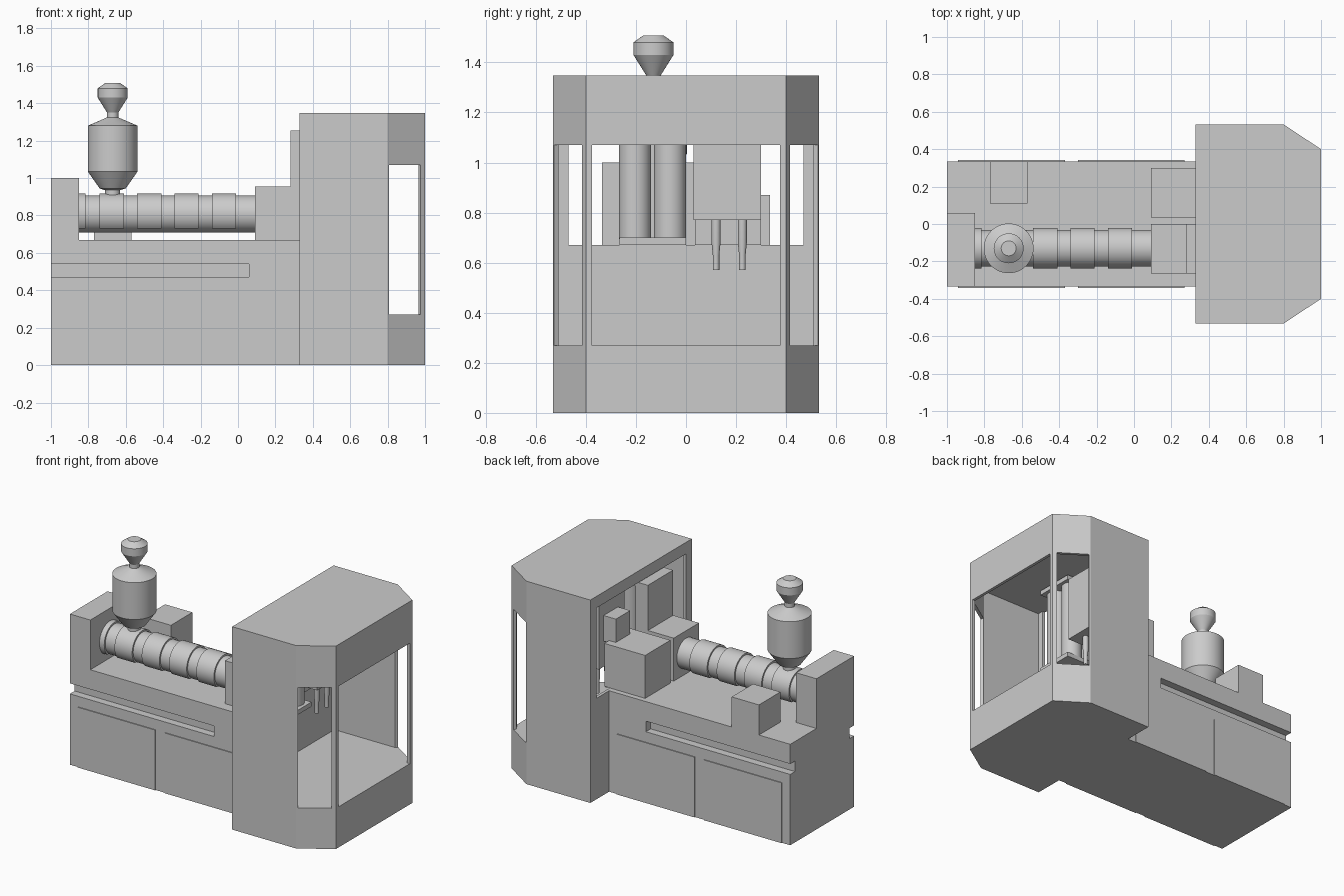
import bpy, bmesh, math
from mathutils import Vector, Matrix

if "Cube" in bpy.data.objects:
    bpy.data.objects.remove(bpy.data.objects["Cube"])


def finish(name, bm, smooth=False):
    bmesh.ops.recalc_face_normals(bm, faces=bm.faces[:])
    me = bpy.data.meshes.new(name)
    bm.to_mesh(me)
    bm.free()
    ob = bpy.data.objects.new(name, me)
    bpy.context.collection.objects.link(ob)
    if smooth:
        bpy.ops.object.select_all(action='DESELECT')
        ob.select_set(True)
        bpy.context.view_layer.objects.active = ob
        bpy.ops.object.shade_smooth_by_angle(angle=math.radians(30))
    return ob


def prism(name, pts, direction, smooth=False):
    """Extrude a closed outline of 3D points along a direction."""
    bm = bmesh.new()
    f = bm.faces.new([bm.verts.new(p) for p in pts])
    r = bmesh.ops.extrude_face_region(bm, geom=[f])
    vs = [g for g in r['geom'] if isinstance(g, bmesh.types.BMVert)]
    bmesh.ops.translate(bm, verts=vs, vec=Vector(direction))
    return finish(name, bm, smooth)


def upright(name, outline, z0, z1):
    return prism(name, [(x, y, z0) for x, y in outline], (0, 0, z1 - z0))


def box(name, x0, x1, y0, y1, z0, z1):
    return upright(name, [(x0, y0), (x1, y0), (x1, y1), (x0, y1)], z0, z1)


def lathe(name, profile, x, y, n=48):
    """Revolve (radius, z) points around a vertical axis, with closed ends."""
    bm = bmesh.new()
    rings = [[bm.verts.new((x + r * math.cos(2 * math.pi * i / n),
                            y + r * math.sin(2 * math.pi * i / n), z)) for i in range(n)]
             for r, z in profile]
    for a, b in zip(rings, rings[1:]):
        for i in range(n):
            j = (i + 1) % n
            bm.faces.new((a[i], a[j], b[j], b[i]))
    bm.faces.new(rings[0])
    bm.faces.new(rings[-1])
    return finish(name, bm, True)


def arc_x(name, x0, x1, r, a0, a1, n):
    """Round bar along x around the barrel axis."""
    pts = [(x0, -0.13 + r * math.cos(a0 + (a1 - a0) * i / n),
            0.808 + r * math.sin(a0 + (a1 - a0) * i / n)) for i in range(n + 1)]
    if a1 - a0 > 6.28:
        pts.pop()
    return prism(name, pts, (x1 - x0, 0, 0), True)


def cut(ob, cutters):
    bpy.context.view_layer.objects.active = ob
    for c in cutters:
        m = ob.modifiers.new('cut', 'BOOLEAN')
        m.operation, m.solver, m.object = 'DIFFERENCE', 'EXACT', c
        bpy.ops.object.modifier_apply(modifier=m.name)
        bpy.data.objects.remove(c)


# Machine base with a long slot on both sides
base = box('base', -1, 0.34, -0.335, 0.335, 0, 0.67)
cut(base, [box('slot', -1.1, 0.06, *sorted((s * 0.285, s * 0.5)), 0.47, 0.54) for s in (-1, 1)])

# Thin cabinet doors on both sides
for s in (-1, 1):
    for x in (-0.94, -0.30):
        box('cabinet_door', x, x + 0.57, *sorted((s * 0.33, s * 0.341)), 0, 0.40)

# Boxes on the base
box('drive_housing', -1, -0.85, -0.335, 0.06, 0.67, 1.0)
box('rear_control_box', -0.77, -0.57, 0.11, 0.335, 0.67, 0.87)
box('die_block', 0.09, 0.30, -0.265, 0, 0.67, 0.955)
box('clamp_block', 0.09, 0.39, 0.035, 0.30, 0.67, 0.955)

# Barrel with heater covers, open underneath
arc_x('barrel', -0.86, 0.10, 0.098, 0, 2 * math.pi, 48)
dip = math.asin(0.078 / 0.109)
for x0, x1 in ((-0.85, -0.815), (-0.74, -0.61), (-0.54, -0.41), (-0.34, -0.21), (-0.14, -0.01)):
    arc_x('heater_cover', x0, x1, 0.109, -dip, math.pi + dip, 36)

# Material hopper and loader
lathe('hopper', [(0.04, 0.89), (0.04, 0.935), (0.07, 0.945), (0.133, 1.035), (0.133, 1.28),
                 (0.04, 1.32), (0.03, 1.325), (0.03, 1.35), (0.08, 1.43), (0.08, 1.48),
                 (0.04, 1.508)], -0.67, -0.13)

# Hollow guard cabin with windows
outline = [(0.33, -0.532), (0.8, -0.532), (1, -0.4), (1, 0.4), (0.8, 0.532), (0.33, 0.532)]
inner = [(0.35, -0.512), (0.794, -0.512), (0.98, -0.389), (0.98, 0.389), (0.794, 0.512), (0.35, 0.512)]
cabin = upright('guard_cabin', outline, 0, 1.347)
cutters = [upright('cavity', inner, 0.27, 1.27),
           box('front_window', 0.9, 1.1, -0.375, 0.375, 0.27, 1.07),
           box('back_opening', 0.3, 0.4, -0.47, 0.47, 0.67, 1.27)]
for s in (-1, 1):
    a, b = Vector((0.8, s * 0.532)), Vector((1, s * 0.4))
    d = b - a
    n = Vector((-d.y, d.x)).normalized() * 0.05
    p, q = a + d * 0.04, a + d * 0.88
    cutters.append(upright('corner_window', [p + n, q + n, q - n, p - n], 0.27, 1.07))
cut(cabin, cutters)

# Extrusion head: bracket holding two vertical cylinders
box('head_back', 0.28, 0.37, -0.265, 0, 0.67, 1.255)
box('head_lower_plate', 0.36, 0.54, -0.265, 0, 0.67, 0.70)
box('head_upper_plate', 0.36, 0.54, -0.265, 0, 1.225, 1.255)
for y in (-0.204, -0.064):
    lathe('head_cylinder', [(0.064, 0.695), (0.064, 1.23)], 0.455, y, 32)

# Blow unit with two nozzles
box('blow_unit', 0.43, 0.56, 0.03, 0.30, 0.77, 1.20)
box('blow_support', 0.34, 0.44, 0.10, 0.25, 0.94, 1.11)
for y in (0.12, 0.225):
    lathe('blow_nozzle', [(0.013, 0.57), (0.013, 0.63), (0.018, 0.68), (0.018, 0.78)], 0.495, y, 20)
